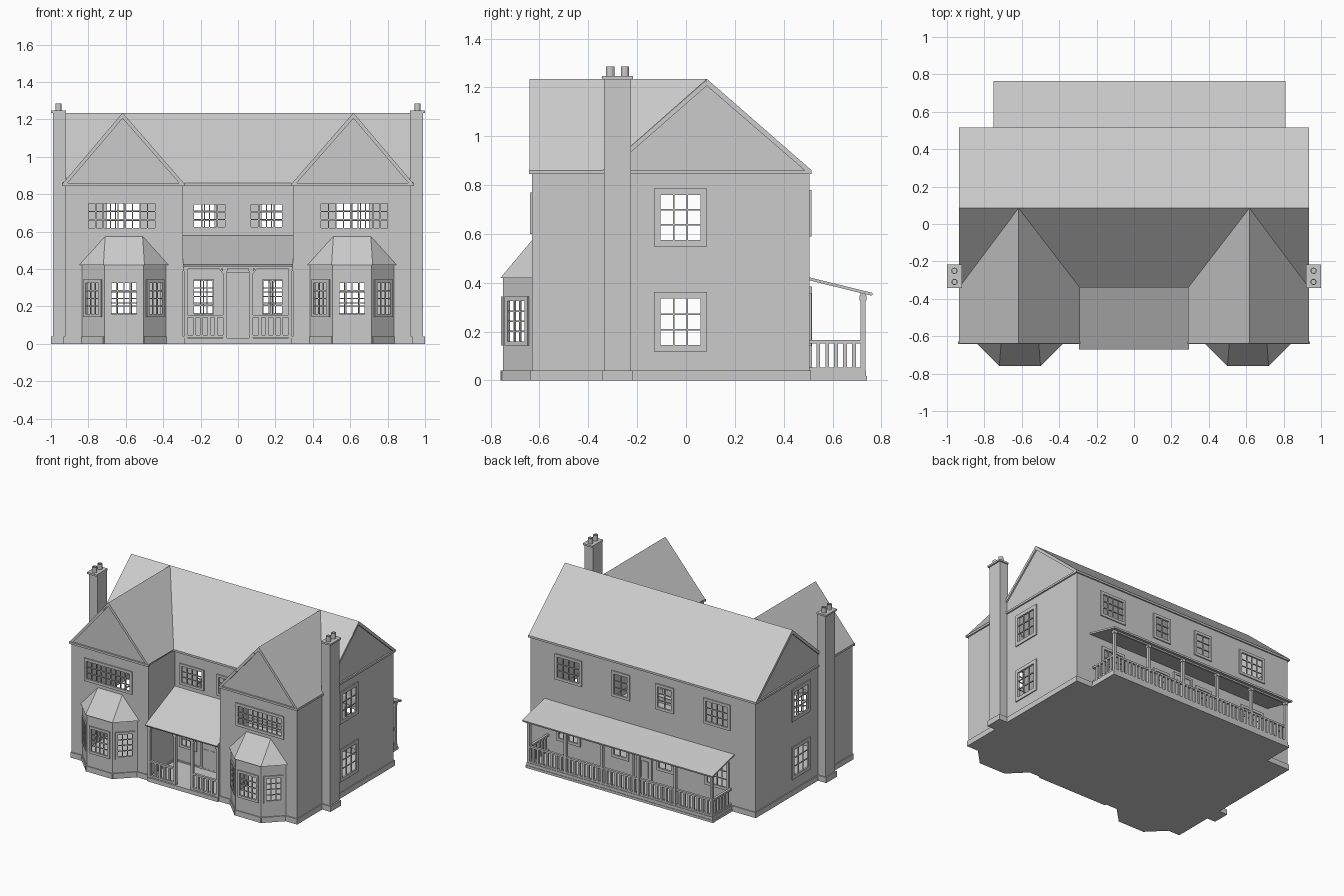
import bpy, bmesh, math
from mathutils import Vector, Matrix

if "Cube" in bpy.data.objects:
    bpy.data.objects.remove(bpy.data.objects["Cube"])

def finish(name, bm, mirror=True, solid=0):
    me = bpy.data.meshes.new(name)
    bm.to_mesh(me); bm.free()
    ob = bpy.data.objects.new(name, me)
    bpy.context.collection.objects.link(ob)
    if mirror:
        ob.modifiers.new("mirror", 'MIRROR')
    if solid:
        s = ob.modifiers.new("thickness", 'SOLIDIFY')
        s.thickness, s.offset, s.use_even_offset = solid, -1, True
    return ob

def box(bm, x0, x1, y0, y1, z0, z1, M=Matrix()):
    c = Vector(((x0+x1)/2, (y0+y1)/2, (z0+z1)/2))
    S = Matrix.Diagonal((x1-x0, y1-y0, z1-z0, 1))
    bmesh.ops.create_cube(bm, size=1, matrix=M @ Matrix.Translation(c) @ S)

def poly(bm, pts, up=False):
    f = bm.faces.new([bm.verts.new(p) for p in pts])
    f.normal_update()
    if up and f.normal.z < 0:
        f.normal_flip()

def beam(bm, p, q, w, h):
    p, q = Vector(p), Vector(q)
    d = q - p
    side = d.cross(Vector((0, 0, 1))).normalized()
    u = d.normalized()
    M = Matrix((u, side, u.cross(side))).transposed().to_4x4()
    M.translation = p
    box(bm, 0, d.length, -w/2, w/2, -h/2, h/2, M)

walls, frames, plinth = bmesh.new(), bmesh.new(), bmesh.new()

# Wall sheet with window openings; outward side is local -y
def wall(p, q, top, openings=(), hole=None, base=True):
    d = Vector((q[0]-p[0], q[1]-p[1], 0))
    L = d.length
    M = Matrix.Translation((p[0], p[1], 0)) @ Matrix.Rotation(math.atan2(d.y, d.x), 4, 'Z')
    holes = [o[:4] for o in openings] + ([hole] if hole else [])
    us = sorted({0, L, *[u for h in holes for u in h[:2]]})
    zs = sorted({0, top, *[z for h in holes for z in h[2:]]})
    for a, b in zip(us, us[1:]):
        for c, e in zip(zs, zs[1:]):
            m, n = (a+b)/2, (c+e)/2
            if not any(h[0] < m < h[1] and h[2] < n < h[3] for h in holes):
                poly(walls, [M @ Vector(v) for v in ((a, 0, c), (b, 0, c), (b, 0, e), (a, 0, e))])
    if base:
        box(plinth, -.006, L+.006, -.007, .004, 0, .04, M)
    for a, b, c, e, cols, rows, w in openings:
        for r in ((a-w, b+w, c-w, c), (a-w, b+w, e, e+w), (a-w, a, c, e), (b, b+w, c, e)):
            box(frames, r[0], r[1], -.008, .006, r[2], r[3], M)
        for i in range(1, cols):
            u = a + (b-a)*i/cols
            box(frames, u-.003, u+.003, -.004, .003, c, e, M)
        for i in range(1, rows):
            z = c + (e-c)*i/rows
            box(frames, a, b, -.004, .003, z-.003, z+.003, M)

R, E, WX = 1.235, .86, .617
# Main walls, right half
wall((0, -.32), (.295, -.32), E-.01, [(.07, .235, .625, .745, 4, 3, .018), (.13, .235, .16, .345, 3, 4, .018)])
wall((.295, -.32), (.295, -.63), E-.01)
wall((.295, -.63), (.925, -.63), E-.01, [(.15, .505, .62, .75, 9, 3, .02)], hole=(.105, .525, .04, .41))
wall((.925, -.63), (.925, .505), E-.01,
     [(.525, .69, .575, .76, 3, 3, .026), (.525, .69, .145, .335, 3, 3, .026)])
wall((.925, .505), (0, .505), E-.01,
     [(.925-.70, .925-.52, .61, .76, 4, 3, .02), (.925-.235, .925-.125, .61, .76, 2, 3, .02),
      (.925-.69, .925-.53, .16, .335, 4, 3, .02), (.925-.235, .925-.135, .16, .335, 2, 3, .02)])
# Bay window walls
wall((.385, -.63), (.505, -.75), .42, [(.036, .134, .16, .325, 3, 4, .018)])
wall((.505, -.75), (.715, -.75), .42, [(.038, .172, .16, .325, 4, 4, .018)])
wall((.715, -.75), (.835, -.63), .42, [(.036, .134, .16, .325, 3, 4, .018)])
# Gable walls and closed floor
poly(walls, [(.295, -.63, E-.01), (.925, -.63, E-.01), (WX, -.63, R-.012)])
poly(walls, [(.925, -.33, E-.01), (.925, .505, E-.01), (.925, .085, R-.012)])
poly(walls, [(0, -.32, 0), (0, .505, 0), (.925, .505, 0), (.925, -.63, 0), (.835, -.63, 0), (.715, -.75, 0),
             (.505, -.75, 0), (.385, -.63, 0), (.295, -.63, 0), (.295, -.32, 0)])
finish("walls", walls)
finish("window_frames", frames)
finish("plinth", plinth)

# Main roof with cross gables
bm = bmesh.new()
for pts in (
    [(0, .085, R), (WX, .085, R), (.29, -.34, E), (0, -.34, E)],
    [(WX, .085, R), (WX, -.64, R), (.29, -.64, E), (.29, -.34, E)],
    [(WX, .085, R), (WX, -.64, R), (.935, -.64, E), (.935, -.34, E)],
    [(WX, .085, R), (.935, .085, R), (.935, -.34, E)],
    [(0, .085, R), (WX, .085, R), (.935, .085, R), (.935, .515, E), (0, .515, E)]):
    poly(bm, pts, up=True)
bmesh.ops.remove_doubles(bm, verts=bm.verts, dist=1e-4)
finish("main_roof", bm, solid=.012)

# Gable boards and eave fascias
bm = bmesh.new()
for x in (.295, .93):
    beam(bm, (x, -.634, E-.01), (WX, -.634, R-.018), .01, .016)
for y in (-.335, .51):
    beam(bm, (.93, y, E-.01), (.93, .085, R-.018), .01, .016)
box(bm, .285, .94, -.642, -.628, .845, .86)
box(bm, .922, .936, -.64, .512, .845, .86)
box(bm, 0, .936, .503, .515, .845, .86)
box(bm, 0, .295, -.34, -.32, .845, .86)
finish("gable_boards", bm)

# Bay roofs
bm = bmesh.new()
e = [(.37, -.63, .42), (.50, -.76, .42), (.72, -.76, .42), (.85, -.63, .42)]
t = [(.51, -.63, .575), (.71, -.63, .575)]
for pts in ([e[0], e[1], t[0]], [e[1], e[2], t[1], t[0]], [e[2], e[3], t[1]], e):
    poly(bm, pts)
bmesh.ops.remove_doubles(bm, verts=bm.verts, dist=1e-4)
bmesh.ops.recalc_face_normals(bm, faces=bm.faces)
finish("bay_roof", bm)

# Chimney stacks with base, cap and hollow pots
bm = bmesh.new()
box(bm, .92, .99, -.335, -.225, 0, 1.235)
box(bm, .92, 1, -.343, -.217, 0, .04)
box(bm, .92, 1, -.343, -.217, 1.233, 1.246)
for y in (-.31, -.25):
    T = Matrix.Translation((.96, y, 1.265))
    bmesh.ops.create_cone(bm, cap_ends=False, segments=12, radius1=.017, radius2=.017, depth=.04, matrix=T)
    bmesh.ops.create_cone(bm, cap_ends=False, segments=12, radius1=.012, radius2=.012, depth=.04, matrix=T)
    for i in range(12):
        a, b = (i*math.pi/6, (i+1)*math.pi/6)
        poly(bm, [(.96+r*math.sin(k), y+r*math.cos(k), 1.285)
                  for r, k in ((.012, a), (.017, a), (.017, b), (.012, b))], up=True)
finish("chimney", bm)

# Railing run: rails plus square balusters
def railing(bm, p, q, z0, z1):
    p, q = Vector(p), Vector(q)
    n = max(2, round((q-p).length/.036))
    for z in (z0+.006, z1-.007):
        beam(bm, (*p, z), (*q, z), .018, .013)
    for i in range(1, n):
        x, y = p.lerp(q, i/n)
        box(bm, x-.008, x+.008, y-.008, y+.008, z0, z1-.01)

def post(bm, x, y, z0, z1):
    box(bm, x-.01, x+.01, y-.01, y+.01, z0, z1)
    box(bm, x-.014, x+.014, y-.014, y+.014, z1-.03, z1-.01)

# Front porch
bm = bmesh.new()
poly(bm, [(0, -.32, .58), (.295, -.32, .58), (.295, -.67, .425), (0, -.67, .425)], up=True)
finish("front_porch_roof", bm, solid=.012)
bm = bmesh.new()
box(bm, -.29, .29, -.65, -.32, 0, .03)
finish("front_porch_deck", bm, mirror=False)
bm = bmesh.new()
post(bm, .07, -.635, .03, .42)
post(bm, .28, -.635, .03, .42)
beam(bm, (0, -.635, .413), (.29, -.635, .413), .016, .022)
beam(bm, (.075, -.635, .375), (.1, -.635, .408), .01, .01)
railing(bm, (.08, -.635), (.27, -.635), .035, .155)
finish("front_porch_posts_and_rails", bm)

# Front and back doors with raised panels
for name, y, s in (("front_door", -.32, -1), ("back_door", .505, 1)):
    bm = bmesh.new()
    def slab(x0, x1, z0, z1, d):
        box(bm, x0, x1, min(y, y+s*d), max(y, y+s*d), z0, z1)
    slab(-.065, .065, .03, .37, .006)
    slab(-.08, -.065, .03, .385, .012)
    slab(.065, .08, .03, .385, .012)
    slab(-.08, .08, .37, .385, .012)
    for x in (-.05, .008):
        for z0, z1 in ((.06, .18), (.21, .34)):
            slab(x, x+.042, z0, z1, .01)
    finish(name, bm, mirror=False)

# Back veranda
bm = bmesh.new()
poly(bm, [(-.75, .505, .422), (.81, .505, .422), (.81, .765, .358), (-.75, .765, .358)], up=True)
finish("veranda_roof", bm, mirror=False, solid=.012)
bm = bmesh.new()
box(bm, -.74, .80, .505, .742, 0, .018)
box(bm, -.735, .795, .505, .738, .018, .04)
finish("veranda_deck", bm, mirror=False)
bm = bmesh.new()
px = [-.72 + i*1.5/5 for i in range(6)]
for x in px:
    post(bm, x, .725, .04, .358)
for a, b in zip(px, px[1:]):
    railing(bm, (a, .725), (b, .725), .04, .165)
for x in (px[0], px[-1]):
    railing(bm, (x, .505), (x, .725), .04, .165)
beam(bm, (px[0], .725, .35), (px[-1], .725, .35), .014, .014)
finish("veranda_posts_and_rails", bm, mirror=False)
